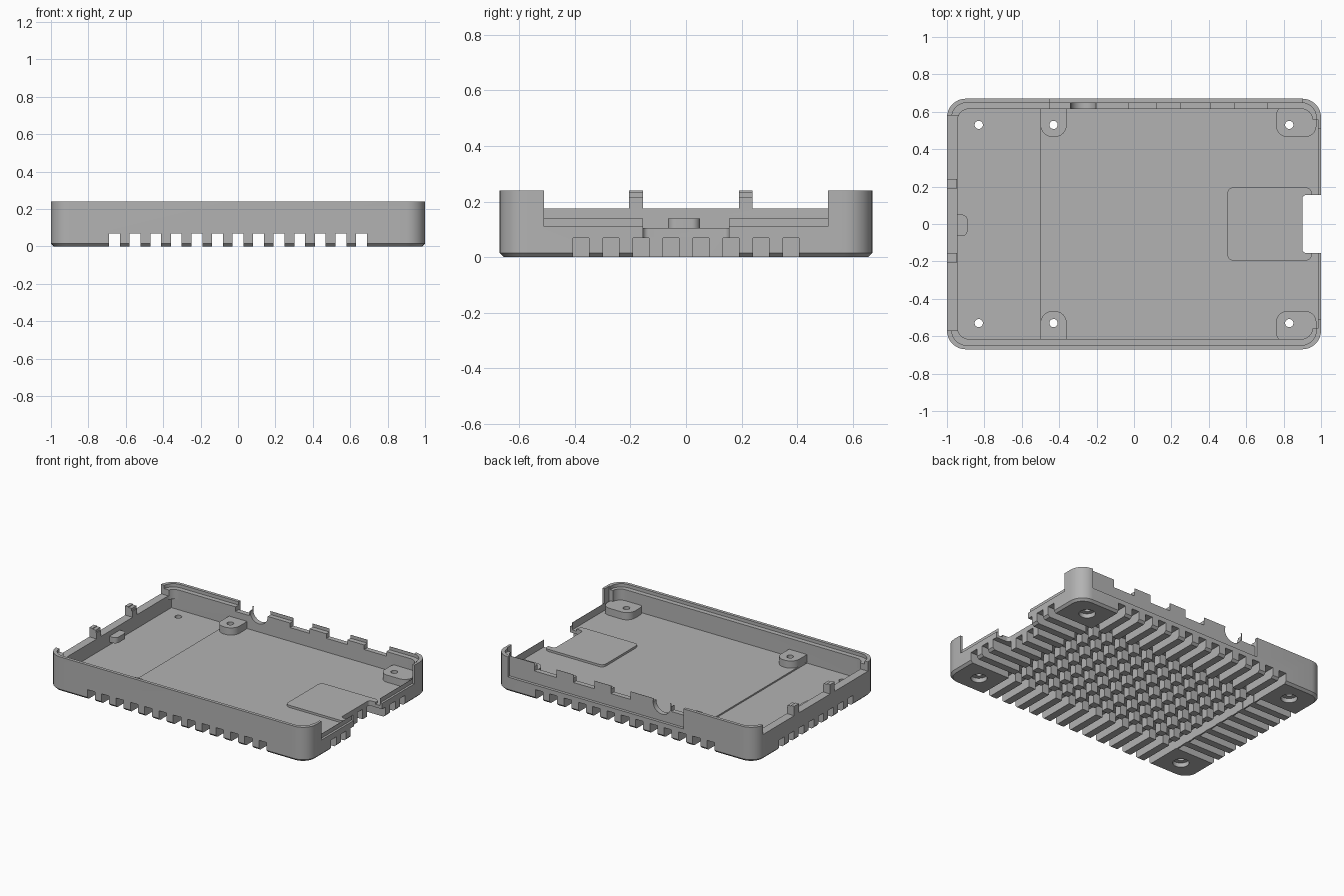
import bpy, bmesh
from mathutils import Matrix

cube = bpy.data.objects.get("Cube")
if cube:
    bpy.data.objects.remove(cube, do_unlink=True)

grey = bpy.data.materials.new("mid_grey")
grey.use_nodes = True
colour = (0.45, 0.45, 0.45, 1)
grey.diffuse_color = colour
grey.node_tree.nodes["Principled BSDF"].inputs["Base Color"].default_value = colour


def make(name, bm):
    mesh = bpy.data.meshes.new(name)
    bm.to_mesh(mesh)
    bm.free()
    mesh.materials.append(grey)
    ob = bpy.data.objects.new(name, mesh)
    bpy.context.scene.collection.objects.link(ob)
    return ob


def box(name, x, y, z, radius=0, chamfer=0):
    """Box from ranges, with rounded upright edges and a chamfered foot."""
    bm = bmesh.new()
    bmesh.ops.create_cube(bm, size=1)
    for v in bm.verts:
        v.co = [r[0] + (c + 0.5) * (r[1] - r[0]) for r, c in zip((x, y, z), v.co)]
    if radius:
        upright = [e for e in bm.edges
                   if abs(e.verts[0].co.z - e.verts[1].co.z) > 1e-5]
        bmesh.ops.bevel(bm, geom=upright, offset=radius, segments=8,
                        profile=0.5, affect='EDGES')
    if chamfer:
        foot = [e for e in bm.edges if all(v.co.z < z[0] + 1e-5 for v in e.verts)]
        bmesh.ops.bevel(bm, geom=foot, offset=chamfer, segments=1,
                        profile=0.5, affect='EDGES')
    return make(name, bm)


def cylinder(name, x, y, z, r, axis='Z'):
    """Cylinder over range z, or along y over range y."""
    bm = bmesh.new()
    span = z if axis == 'Z' else y
    bmesh.ops.create_cone(bm, cap_ends=True, segments=32, radius1=r, radius2=r,
                          depth=span[1] - span[0])
    mid = (span[0] + span[1]) / 2
    if axis == 'Z':
        bm.transform(Matrix.Translation((x, y, mid)))
    else:
        bm.transform(Matrix.Translation((x, mid, z)) @ Matrix.Rotation(1.570796, 4, 'X'))
    return make(name, bm)


def combine(target, tool, operation='DIFFERENCE'):
    mod = target.modifiers.new("join", 'BOOLEAN')
    mod.operation = operation
    mod.solver = 'EXACT'
    mod.object = tool
    tool.hide_render = True
    bpy.context.view_layer.objects.active = target
    bpy.ops.object.modifier_apply(modifier=mod.name)
    bpy.data.objects.remove(tool, do_unlink=True)


def cut(x, y, z, radius=0):
    combine(shell, box("cutter", x, y, z, radius))


def add(x, y, z, radius=0):
    combine(shell, box("addition", x, y, z, radius), 'UNION')


TOP = 0.24
OVER = 0.4

# Tray: outer body, main cavity, lower floor area and lid ledge
shell = box("case_tray", (-1, 1), (-0.67, 0.67), (0, TOP), 0.1, 0.015)
cut((-0.943, 0.955), (-0.615, 0.615), (0.09, OVER), 0.06)
cut((-0.943, -0.5), (-0.615, 0.615), (0.08, 0.15), 0.002)
cut((-0.975, 0.975), (-0.648, 0.648), (0.217, OVER), 0.08)
cut((0.9, 0.983), (-0.56, 0.56), (0.0901, OVER))

# Corner and mid standoffs
for s in (-1, 1):
    add((-0.5, -0.36), sorted((s * 0.465, s * 0.64)), (0.075, 0.14), 0.065)
    add((-0.499, -0.361), sorted((s * 0.55, s * 0.641)), (0.076, 0.1399))
    add((0.76, 0.975), sorted((s * 0.465, s * 0.64)), (0.075, 0.14), 0.06)

# Raised thermal pad and small inner stop
add((0.5, 0.95), (-0.195, 0.195), (0.07, 0.105), 0.03)
add((-0.97, -0.89), (-0.065, 0.05), (0.1, 0.14), 0.03)

# Open end wall with a notch through the floor
cut((0.985, 1.1), (-0.51, 0.51), (0.11, OVER))
cut((0.9, 1.0), (-0.51, 0.51), (0.1401, OVER))
cut((0.9, 1.1), (-0.155, 0.155), (-0.1, OVER), 0.02)

# Opposite end wall: lowered middle with two clip posts
for low, high in ((-0.57, -0.205), (-0.155, 0.19), (0.24, 0.58)):
    cut((-1.1, -0.9), (low, high), (0.175, OVER))
for low, high in ((-0.205, -0.155), (0.19, 0.24)):
    add((-0.999, -0.95), (low, high), (0.165, 0.235))

# Back wall: outer recess, port openings and round jack opening
cut((-0.45, 0.9), (0.65, 0.8), (0.1, OVER))
for low, high in ((-0.45, -0.342), (-0.03, 0.12), (0.25, 0.41), (0.54, 0.71)):
    cut((low, high), (0.6, 0.8), (0.185, OVER))
combine(shell, cylinder("cutter", -0.27, (0.6, 0.8), 0.215, 0.068, 'Y'))

# Cooling grooves under the floor, crossing into a field of pins
for i in range(-6, 7):
    x = i * 0.11
    cut((x - 0.029, x + 0.029), (-0.8, 0.8), (-0.1, 0.069))
for i in range(8):
    y = (i - 3.5) * 0.108
    cut((-1.1, -0.702), (y - 0.029, y + 0.029), (-0.1, 0.0695))
    cut((-0.692, 1.1), (y - 0.029, y + 0.029), (-0.1, 0.0695))

# Screw holes with ring-shaped recesses in the corner feet
for y in (-0.53, 0.53):
    for x in (-0.83, -0.43, 0.83):
        if x != -0.43:
            combine(shell, cylinder("cutter", x, y, (-0.1, 0.03), 0.052))
        combine(shell, cylinder("cutter", x, y, (-0.1, OVER), 0.022))

# Smooth the round corners while keeping the edges crisp
bpy.ops.object.select_all(action='DESELECT')
shell.select_set(True)
bpy.context.view_layer.objects.active = shell
bpy.ops.object.shade_smooth_by_angle(angle=0.5)
